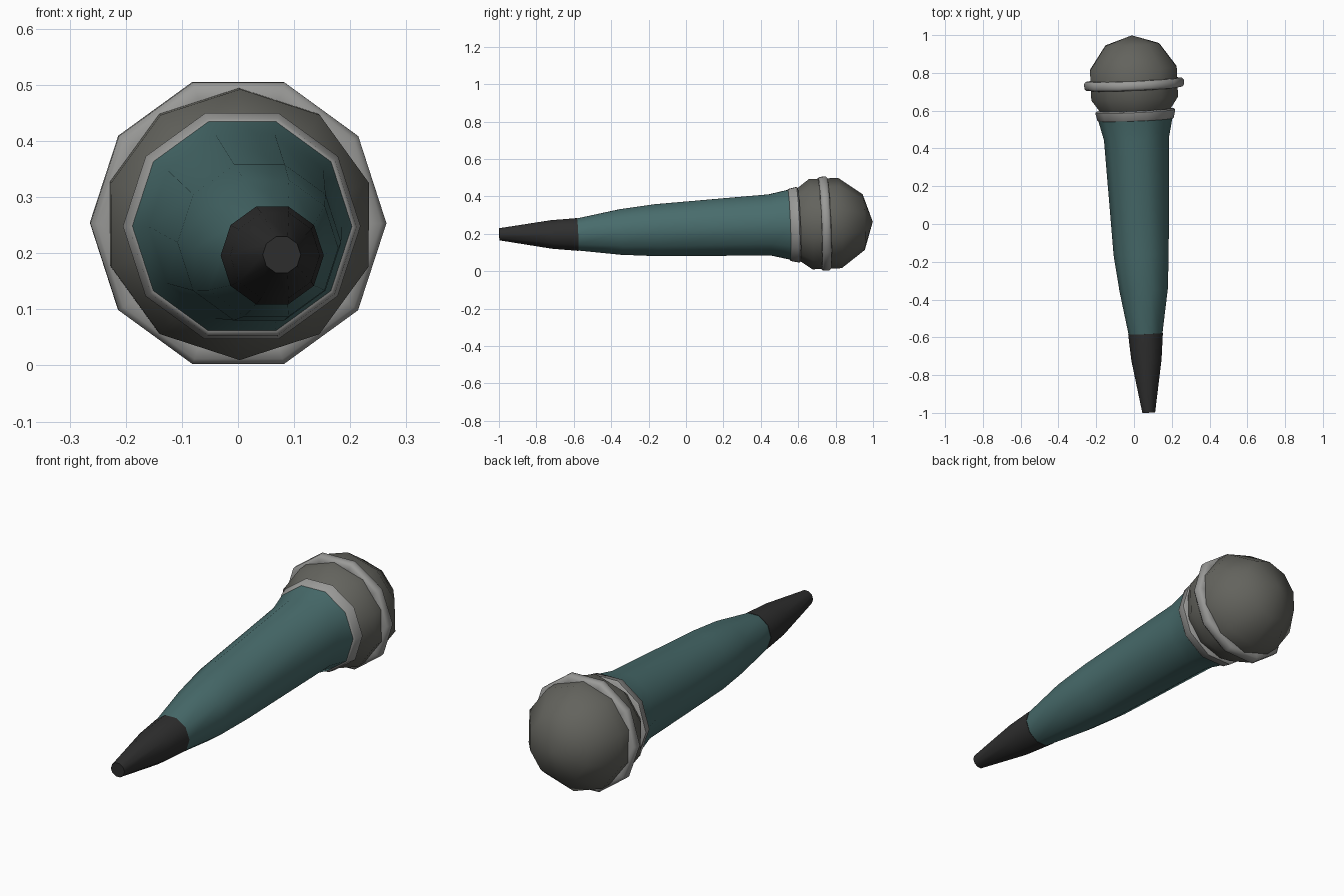
import bpy, bmesh, math
from mathutils import Vector, Matrix

if "Cube" in bpy.data.objects:
    bpy.data.objects.remove(bpy.data.objects["Cube"], do_unlink=True)

SIDES = 10
AXIS = Vector((-0.045, 1, 0.04)).normalized()
SIDE = Vector((1, 0.045, 0)).normalized()
UP = SIDE.cross(AXIS)


def material(name, colour):
    mat = bpy.data.materials.new(name)
    mat.use_nodes = True
    mat.diffuse_color = (*colour, 1)
    bsdf = mat.node_tree.nodes["Principled BSDF"]
    bsdf.inputs["Base Color"].default_value = (*colour, 1)
    bsdf.inputs["Roughness"].default_value = 0.7
    return mat


teal = material("teal", (0.065, 0.15, 0.15))
black = material("black", (0.028, 0.028, 0.028))
grille = material("warm grey", (0.125, 0.125, 0.11))
silver = material("silver", (0.32, 0.32, 0.31))


def finish(bm, name, mat):
    bmesh.ops.recalc_face_normals(bm, faces=bm.faces)
    mesh = bpy.data.meshes.new(name)
    bm.to_mesh(mesh)
    bm.free()
    obj = bpy.data.objects.new(name, mesh)
    bpy.context.collection.objects.link(obj)
    mesh.materials.append(mat)
    bpy.ops.object.select_all(action="DESELECT")
    obj.select_set(True)
    bpy.context.view_layer.objects.active = obj
    bpy.ops.object.shade_smooth_by_angle(angle=math.radians(45))
    return obj


def tube(name, mat, stations):
    """Skin ten-sided rings; each station is (x, y, z, radius)."""
    bm = bmesh.new()
    rings = []
    for x, y, z, r in stations:
        ring = []
        for i in range(SIDES):
            a = math.tau * i / SIDES
            offset = SIDE * math.cos(a) + UP * math.sin(a)
            ring.append(bm.verts.new(Vector((x, y, z)) + offset * r))
        rings.append(ring)
    for lower, upper in zip(rings, rings[1:]):
        for i in range(SIDES):
            j = (i + 1) % SIDES
            bm.faces.new((lower[i], lower[j], upper[j], upper[i]))
    bm.faces.new(rings[0])
    bm.faces.new(rings[-1])
    return finish(bm, name, mat)


def on_axis(y, r):
    """Station on the straight axis through the head centre."""
    p = Vector((0, 0.745, 0.254)) + AXIS * (y - 0.745)
    return (p.x, p.y, p.z, r)


# Tapered end cap, handle and the collar under the head
tube("end_cap", black, [
    (0.078, -0.998, 0.197, 0.034), (0.066, -0.72, 0.196, 0.08),
    (0.061, -0.58, 0.196, 0.092)])
tube("handle", teal, [
    (0.061, -0.58, 0.196, 0.09), (0.051, -0.35, 0.209, 0.128),
    (0.038, -0.16, 0.219, 0.146), (0.013, 0.45, 0.247, 0.172),
    (0.007, 0.56, 0.248, 0.198)])
tube("collar", silver, [
    on_axis(0.55, 0.196), on_axis(0.556, 0.203),
    on_axis(0.597, 0.212), on_axis(0.604, 0.204)])

# Faceted ball head aligned with the axis
bm = bmesh.new()
frame = Matrix((SIDE, UP, AXIS)).transposed().to_4x4()
frame.translation = Vector((0, 0.745, 0.254))
bmesh.ops.create_uvsphere(bm, u_segments=SIDES, v_segments=5, radius=0.254)
# Turn the latitude rings so that they sit either side of the equator
bmesh.ops.transform(bm, matrix=frame, verts=bm.verts)
finish(bm, "head", grille)

# Rounded band around the head
tube("band", silver, [
    on_axis(0.714, 0.235), on_axis(0.716, 0.254), on_axis(0.727, 0.264),
    on_axis(0.753, 0.264), on_axis(0.764, 0.254), on_axis(0.766, 0.235)])
